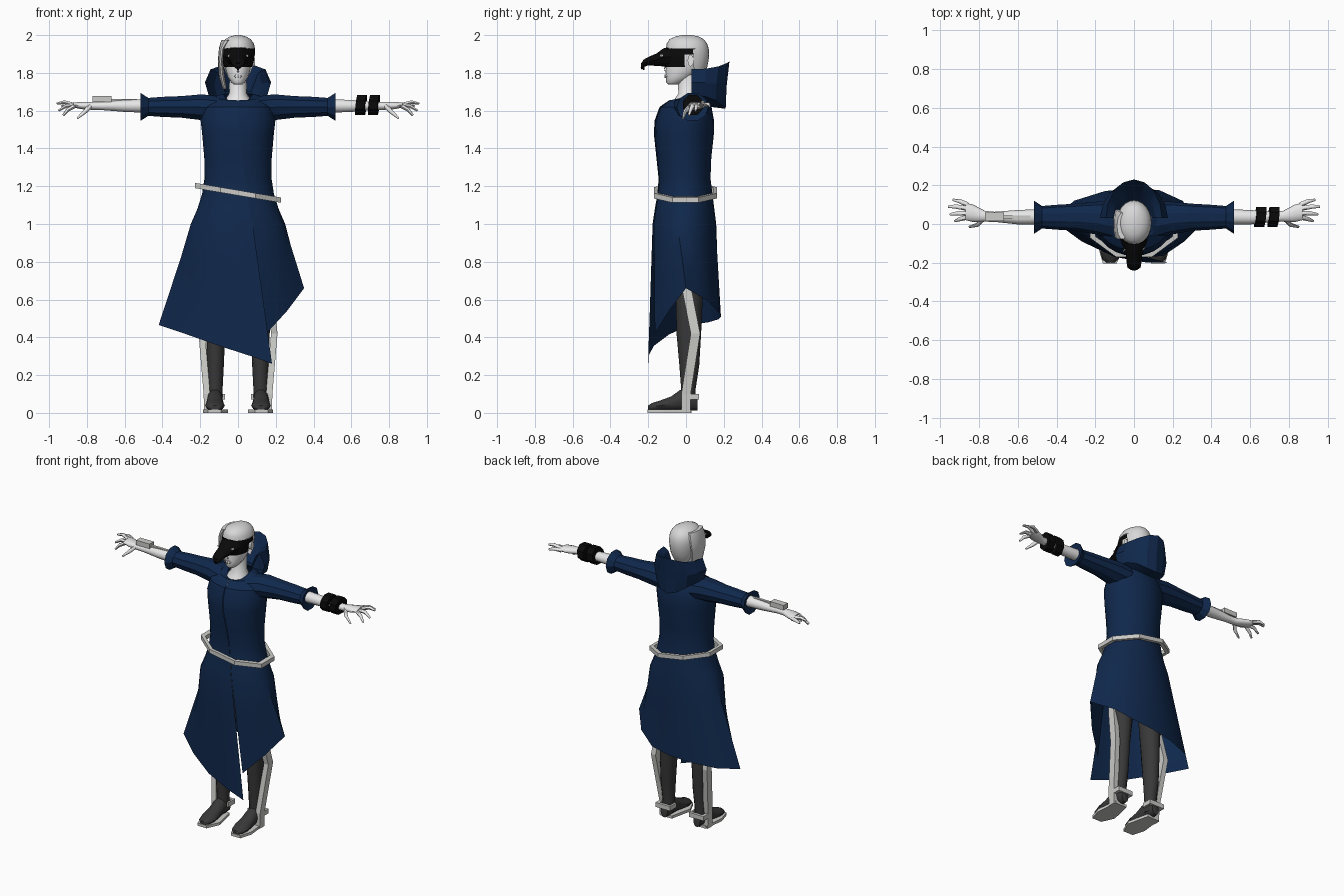
import bpy, bmesh, math
from mathutils import Vector as V


def material(name, *rgb):
    m = bpy.data.materials.new(name)
    m.diffuse_color = (*rgb, 1)
    return m


NAVY = material("navy cloth", 0.005, 0.021, 0.072)
SKIN = material("pale skin", 0.80, 0.80, 0.80)
HAIR = material("pale hair", 0.68, 0.68, 0.68)
METAL = material("light metal", 0.60, 0.60, 0.58)
DARK = material("dark boots", 0.04, 0.04, 0.04)
BLACK = material("black leather", 0.003, 0.003, 0.003)


def loft(name, rings, mat, wrap=True, caps=True, angle=40, keep=None):
    """Skin a list of point rings; keep() filters faces by their centre."""
    bm = bmesh.new()
    vs = [[bm.verts.new(p) for p in r] for r in rings]
    n = len(rings[0])
    for a, b in zip(vs, vs[1:]):
        for i in range(n if wrap else n - 1):
            j = (i + 1) % n
            bm.faces.new((a[i], a[j], b[j], b[i]))
    if wrap and caps:
        bm.faces.new(vs[0])
        bm.faces.new(vs[-1])
    if keep:
        bad = [f for f in bm.faces if not keep(f.calc_center_median())]
        bmesh.ops.delete(bm, geom=bad, context='FACES')
    bmesh.ops.recalc_face_normals(bm, faces=bm.faces)
    me = bpy.data.meshes.new(name)
    bm.to_mesh(me)
    bm.free()
    ob = bpy.data.objects.new(name, me)
    bpy.context.collection.objects.link(ob)
    me.materials.append(mat)
    if angle:
        bpy.ops.object.select_all(action='DESELECT')
        ob.select_set(True)
        bpy.context.view_layer.objects.active = ob
        bpy.ops.object.shade_smooth_by_angle(angle=math.radians(angle))
    return ob


def ell(c, u, v, n=12, start=0.0):
    c, u, v = V(c), V(u), V(v)
    t = [start + 2 * math.pi * i / n for i in range(n)]
    return [c + u * math.cos(a) + v * math.sin(a) for a in t]


def zring(z, rx, y0, y1, n=16, x=0):
    return ell((x, (y0 + y1) / 2, z), (rx, 0, 0), (0, (y1 - y0) / 2, 0), n)


def xring(x, y, z, ry, rz, n=10):
    return ell((x, y, z), (0, ry, 0), (0, 0, rz), n)


def rect(c, hx, hy):
    x, y, z = c
    return [(x - hx, y - hy, z), (x + hx, y - hy, z), (x + hx, y + hy, z), (x - hx, y + hy, z)]


def box(name, x0, x1, y0, y1, z0, z1, mat):
    c = ((x0 + x1) / 2, (y0 + y1) / 2)
    return loft(name, [rect((*c, z), abs(x1 - x0) / 2, (y1 - y0) / 2) for z in (z0, z1)], mat, angle=0)


def limb(name, pts, mat, n=6):
    """Tapered tube through (x, y, z, radius) points."""
    rings = []
    for i, p in enumerate(pts):
        d = V(pts[min(i + 1, len(pts) - 1)][:3]) - V(pts[max(i - 1, 0)][:3])
        u = d.cross(V((0, 0, 1))).normalized()
        w = d.cross(u).normalized()
        rings.append(ell(p[:3], u * p[3], w * p[3], n))
    return loft(name, rings, mat, angle=60)


# Coat: one wrapped sheet from neckline to slanted hem, overlapping at the front seam
HEM = [(0.18, -0.20, 0.26), (0.07, -0.20, 0.30), (-0.10, -0.17, 0.355), (-0.27, -0.09, 0.415),
       (-0.42, 0.02, 0.465), (-0.31, 0.12, 0.48), (-0.15, 0.17, 0.495), (0.0, 0.185, 0.51),
       (0.13, 0.175, 0.53), (0.25, 0.12, 0.59), (0.35, 0.0, 0.66), (0.26, -0.09, 0.54),
       (0.15, -0.165, 0.42)]
# height, half width, front y, back y, seam x
BODY = [(1.69, 0.075, -0.05, 0.09, 0.0), (1.675, 0.13, -0.085, 0.11, 0.0),
        (1.62, 0.185, -0.135, 0.135, 0.0), (1.55, 0.198, -0.16, 0.148, 0.0),
        (1.48, 0.19, -0.165, 0.148, 0.005), (1.35, 0.18, -0.153, 0.135, 0.025),
        (1.24, 0.178, -0.143, 0.13, 0.035), (1.16, 0.19, -0.15, 0.14, 0.045),
        (1.08, 0.215, -0.165, 0.15, 0.06), (1.0, 0.25, -0.177, 0.16, 0.075)]
N = 24
rows = []
for k, (z, rx, y0, y1, sx) in enumerate(BODY):
    row, ry, yc = [], (y1 - y0) / 2, (y0 + y1) / 2
    s = -math.pi / 2 + math.asin(sx / rx)
    for i in range(N + 1):
        a = s - 2 * math.pi * i / N
        f = 1.035 if i == 0 else 1.0
        dip = 0.045 * max(0, -math.sin(a)) if k == 0 else 0.02 * max(0, -math.sin(a)) if k == 1 else 0
        row.append(V((rx * math.cos(a) * f, yc + ry * math.sin(a) * f, z - dip)))
    rows.append(row)
hem = []
for i in range(N + 1):
    a, b = V(HEM[i // 2]), V(HEM[min(i // 2 + 1, 12)])
    hem.append(a.lerp(b, 0.5 * (i % 2)))
hip = rows[-1]
for t in (0.33, 0.66, 1.0):
    rows.append([p.lerp(q, t) for p, q in zip(hip, hem)])
loft("coat", rows, NAVY, wrap=False, angle=35)

# Hood lying on the shoulders: half width, depth, side height, back height
hood = []
for rx, ry, zs, zb in [(0.07, 0.08, 1.70, 1.70), (0.11, 0.14, 1.80, 1.76), (0.145, 0.20, 1.82, 1.86),
                       (0.175, 0.185, 1.75, 1.73), (0.155, 0.18, 1.68, 1.61), (0.12, 0.10, 1.66, 1.62)]:
    r = []
    for i in range(9):
        a = math.pi * i / 8
        s = math.sin(a)
        r.append((rx * math.cos(a), 0.03 + ry * s, zs + (zb - zs) * s ** 3))
    hood.append(r)
loft("hood", hood, NAVY, wrap=False, angle=20)

# Belt: slanted eight sided hoop
belt = []
for f, dz in [(1, -0.014), (1, 0.014), (0.88, 0.014), (0.88, -0.014), (1, -0.014)]:
    r = ell((0, 0, 0), (0.245 * f, 0, 0), (0, 0.18 * f, 0), 8, math.pi / 8)
    belt.append([(p.x, p.y - 0.003, 1.165 + dz - 0.17 * p.x) for p in r])
loft("belt", belt, METAL, caps=False, angle=0)

for s, side in ((-1, "right"), (1, "left")):
    # Sleeve with flared cuff
    sl = [(0.11, 0.02, 1.61, 0.10, 0.07), (0.19, 0.03, 1.618, 0.085, 0.072), (0.30, 0.035, 1.62, 0.07, 0.06),
          (0.40, 0.035, 1.62, 0.064, 0.056), (0.475, 0.035, 1.62, 0.058, 0.05),
          (0.515, 0.035, 1.62, 0.085, 0.077), (0.50, 0.035, 1.62, 0.04, 0.036)]
    loft(side + "_sleeve", [xring(s * x, *r) for x, *r in sl], NAVY, angle=25)
    # Forearm and palm
    arm = [(0.48, 0.037, 1.625, 0.04, 0.038), (0.60, 0.035, 1.625, 0.037, 0.033), (0.72, 0.037, 1.625, 0.026, 0.023),
           (0.77, 0.04, 1.625, 0.028, 0.022), (0.83, 0.055, 1.627, 0.045, 0.02), (0.87, 0.065, 1.63, 0.045, 0.014)]
    loft(side + "_arm", [xring(s * x, *r) for x, *r in arm], SKIN, angle=60)
    # Fingers and thumb: start, middle, tip
    fingers = [((0.86, 0.10), (0.90, 0.118, 1.635), (0.935, 0.125, 1.625)),
               ((0.86, 0.08), (0.92, 0.09, 1.645), (0.96, 0.09, 1.637)),
               ((0.86, 0.055), (0.91, 0.055, 1.625), (0.95, 0.05, 1.60)),
               ((0.86, 0.035), (0.90, 0.025, 1.605), (0.925, 0.015, 1.575)),
               ((0.78, 0.025), (0.81, -0.005, 1.595), (0.85, -0.015, 1.56))]
    for i, (a, b, c) in enumerate(fingers):
        limb(f"{side}_finger_{i}", [(s * a[0], a[1], 1.628, 0.013), (s * b[0], b[1], b[2], 0.011),
                                    (s * c[0], c[1], c[2], 0.006)], SKIN)

    # Leg
    leg = [(1.0, 0.075, -0.06, 0.10, 0.09), (0.65, 0.066, -0.055, 0.09, 0.11), (0.42, 0.05, -0.05, 0.08, 0.118),
           (0.25, 0.045, -0.035, 0.07, 0.12), (0.12, 0.038, -0.025, 0.05, 0.12), (0.04, 0.038, -0.025, 0.055, 0.12)]
    loft(side + "_leg", [zring(z, rx, y0, y1, 12, s * x) for z, rx, y0, y1, x in leg], DARK)
    # Boot foot: y, half width, height
    foot = [(0.06, 0.026, 0.08), (0.03, 0.04, 0.115), (-0.03, 0.042, 0.115), (-0.08, 0.047, 0.078),
            (-0.14, 0.052, 0.056), (-0.18, 0.042, 0.043), (-0.2, 0.02, 0.03)]
    loft(side + "_boot", [ell((s * 0.122, y, 0.015 + h / 2 - 0.005), (w, 0, 0), (0, 0, h / 2), 10)
                          for y, w, h in foot], DARK, angle=50)
    # Sole plate
    sole = [(0.085, 0.03), (0.17, 0.03), (0.185, -0.12), (0.16, -0.205), (0.09, -0.205), (0.052, -0.12)]
    loft(side + "_sole", [[(s * x, y, z) for x, y in sole] for z in (0.0, 0.018)], METAL, angle=0)
    # Leg brace, bent at the knee, with heel bracket
    brace = [(0.15, -0.01, 0.9), (0.17, 0.005, 0.65), (0.192, 0.05, 0.42), (0.165, 0.0, 0.1), (0.162, 0.0, 0.0)]
    loft(side + "_leg_brace", [rect((s * x, y, z), 0.017, 0.025) for x, y, z in brace], METAL, angle=0)
    box(side + "_heel_bar", s * 0.07, s * 0.18, 0.052, 0.07, 0.07, 0.1, METAL)
    box(side + "_heel_arm", s * 0.16, s * 0.18, 0.0, 0.07, 0.07, 0.1, METAL)
    box(side + "_inner_arm", s * 0.07, s * 0.082, 0.0, 0.07, 0.07, 0.1, METAL)

# Wrist gadget on one arm, two thick bands on the other
box("wrist_gadget", -0.77, -0.67, 0.015, 0.06, 1.645, 1.677, METAL)
box("gadget_rail", -0.67, -0.535, 0.028, 0.045, 1.648, 1.662, METAL)
for i, x in enumerate((0.652, 0.72)):
    loft(f"wrist_band_{i}", [ell((x + d, 0.037, 1.63), (0.006, 0.056, 0), (0.006, 0, 0.058), 8, math.pi / 8)
                             for d in (-0.024, 0.024)], BLACK, angle=0)

# Neck and head
loft("neck", [zring(1.60, 0.085, -0.09, 0.07), zring(1.655, 0.07, -0.065, 0.07), zring(1.69, 0.048, -0.04, 0.065),
              zring(1.79, 0.045, -0.045, 0.07)], SKIN, angle=60)
HEAD = [(1.738, 0.022, -0.095, -0.045), (1.75, 0.036, -0.105, -0.01), (1.775, 0.053, -0.106, 0.03),
        (1.81, 0.064, -0.108, 0.075), (1.85, 0.072, -0.104, 0.10), (1.90, 0.077, -0.10, 0.108),
        (1.945, 0.073, -0.092, 0.10), (1.975, 0.055, -0.065, 0.08), (1.99, 0.025, -0.03, 0.045)]
loft("head", [zring(*h) for h in HEAD], SKIN, angle=70)
limb("nose", [(0, -0.10, 1.85, 0.012), (0, -0.118, 1.815, 0.012), (0, -0.10, 1.805, 0.008)], SKIN)
loft("lips", [zring(z, w, -0.114, -0.08, 8) for z, w in ((1.772, 0.012), (1.782, 0.024), (1.792, 0.012))], SKIN)
for s in (-1, 1):
    loft("ear", [xring(s * x, 0.025, 1.865, 0.017 * f, 0.032 * f, 8) for x, f in ((0.068, 0.8), (0.09, 1))], SKIN)

# Hair cap open at the face, plus a long side lock
cap = [(1.775, 0.05, 0.0, 0.085), (1.80, 0.067, -0.04, 0.098), (1.83, 0.08, -0.08, 0.112), (1.87, 0.087, -0.10, 0.12),
       (1.90, 0.09, -0.104, 0.123), (1.93, 0.09, -0.106, 0.12), (1.955, 0.084, -0.102, 0.112),
       (1.978, 0.068, -0.088, 0.094), (1.993, 0.042, -0.055, 0.065), (2.0, 0.012, -0.02, 0.03)]
loft("hair", [zring(*h, 24) for h in cap], HAIR, angle=70,
     keep=lambda c: c.z > 1.942 or c.y > 0.05 or (c.z > 1.93 and c.y > -0.03))
lock = [(-0.06, -0.01, 1.975, 0.028, 0.07), (-0.085, 0.0, 1.93, 0.016, 0.08), (-0.093, 0.0, 1.86, 0.014, 0.075),
        (-0.085, 0.005, 1.78, 0.016, 0.06), (-0.07, 0.01, 1.715, 0.012, 0.035)]
loft("side_lock", [ell((x, y, z), (a, 0, 0), (0, b, 0), 10) for x, y, z, a, b in lock], HAIR, angle=60)

# Beaked mask, eye plates and strap
loft("mask", [zring(z, w, y0, 0.10, 24) for z, w, y0 in
              ((1.832, 0.074, -0.112), (1.86, 0.083, -0.117), (1.915, 0.088, -0.114), (1.947, 0.08, -0.10))],
     BLACK, keep=lambda c: c.y < -0.02, caps=False)
beak = [(-0.08, 1.886, 0.072, 0.055), (-0.12, 1.882, 0.056, 0.05), (-0.155, 1.87, 0.043, 0.035),
        (-0.20, 1.862, 0.038, 0.023), (-0.225, 1.85, 0.034, 0.021), (-0.237, 1.834, 0.016, 0.016)]
loft("beak", [ell((0, y, z), (w, 0, 0), (0, 0, h), 10) for y, z, w, h in beak], BLACK)
limb("beak_hook", [(0, -0.225, 1.85, 0.018), (0, -0.23, 1.83, 0.012), (0, -0.222, 1.815, 0.004)], BLACK)
for s in (-1, 1):
    loft("eye_plate", [ell((s * 0.045, y, 1.89), (0.011, s * 0.008 * s, 0), (0, 0, 0.007), 6)
                       for y in (-0.136, -0.128)], SKIN, angle=0)
loft("mask_strap", [zring(z, 0.091, -0.105, 0.116, 24) for z in (1.898, 1.928)], BLACK, caps=False,
     keep=lambda c: c.y < 0.085)
